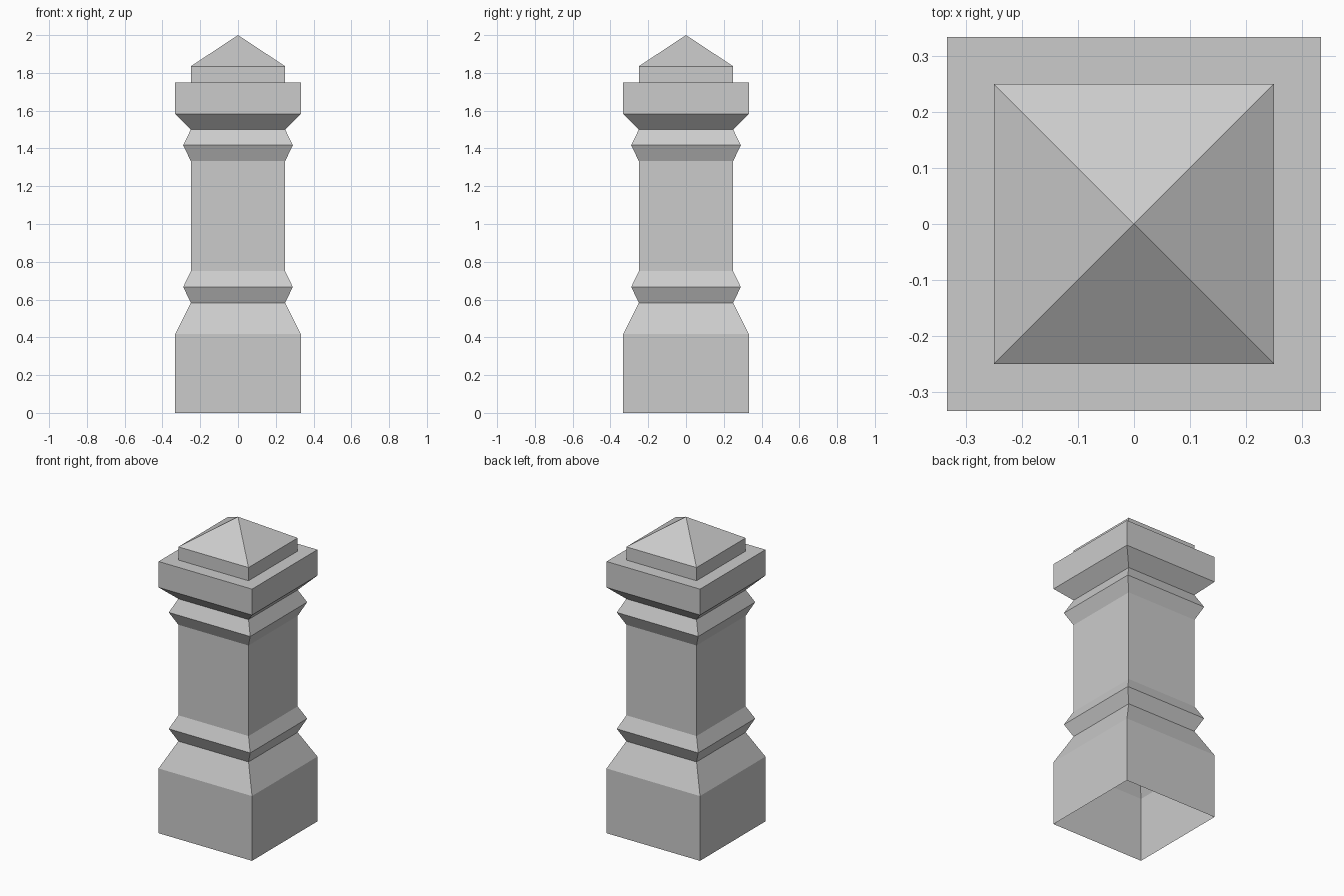
import bpy
import bmesh

cube = bpy.data.objects.get("Cube")
if cube:
    bpy.data.objects.remove(cube, do_unlink=True)

stone = bpy.data.materials.new("grey stone")
stone.use_nodes = True
GREY = (0.6, 0.6, 0.6, 1)
stone.diffuse_color = GREY
stone.node_tree.nodes["Principled BSDF"].inputs["Base Color"].default_value = GREY

WIDE, BAND, SLIM = 0.333, 0.29, 0.25


def square_part(name, profile):
    """Sweep a (half width, height) profile round a square, open at both ends."""
    bm = bmesh.new()
    rings = []
    for r, z in profile:
        if r == 0:
            rings.append([bm.verts.new((0, 0, z))] * 4)
        else:
            rings.append([bm.verts.new((sx * r, sy * r, z))
                          for sx, sy in ((-1, -1), (1, -1), (1, 1), (-1, 1))])
    for low, high in zip(rings, rings[1:]):
        for i in range(4):
            j = (i + 1) % 4
            corners = [low[i], low[j], high[j], high[i]]
            bm.faces.new(list(dict.fromkeys(corners)))
    mesh = bpy.data.meshes.new(name)
    bm.to_mesh(mesh)
    bm.free()
    mesh.materials.append(stone)
    obj = bpy.data.objects.new(name, mesh)
    bpy.context.collection.objects.link(obj)


# Hollow plinth with sloped shoulder
square_part("plinth", [(WIDE, 0), (WIDE, 0.417), (SLIM, 0.583)])

# Pointed mouldings below and above the shaft
for name, z in (("lower_moulding", 0.583), ("upper_moulding", 1.333)):
    square_part(name, [(SLIM, z), (BAND, z + 0.084), (SLIM, z + 0.167)])

# Plain shaft
square_part("shaft", [(SLIM, 0.75), (SLIM, 1.333)])

# Flared capital with a flat ledge
square_part("capital", [(SLIM, 1.5), (WIDE, 1.583), (WIDE, 1.75), (SLIM, 1.75)])

# Pyramid cap
square_part("cap", [(SLIM, 1.75), (SLIM, 1.835), (0, 2)])
